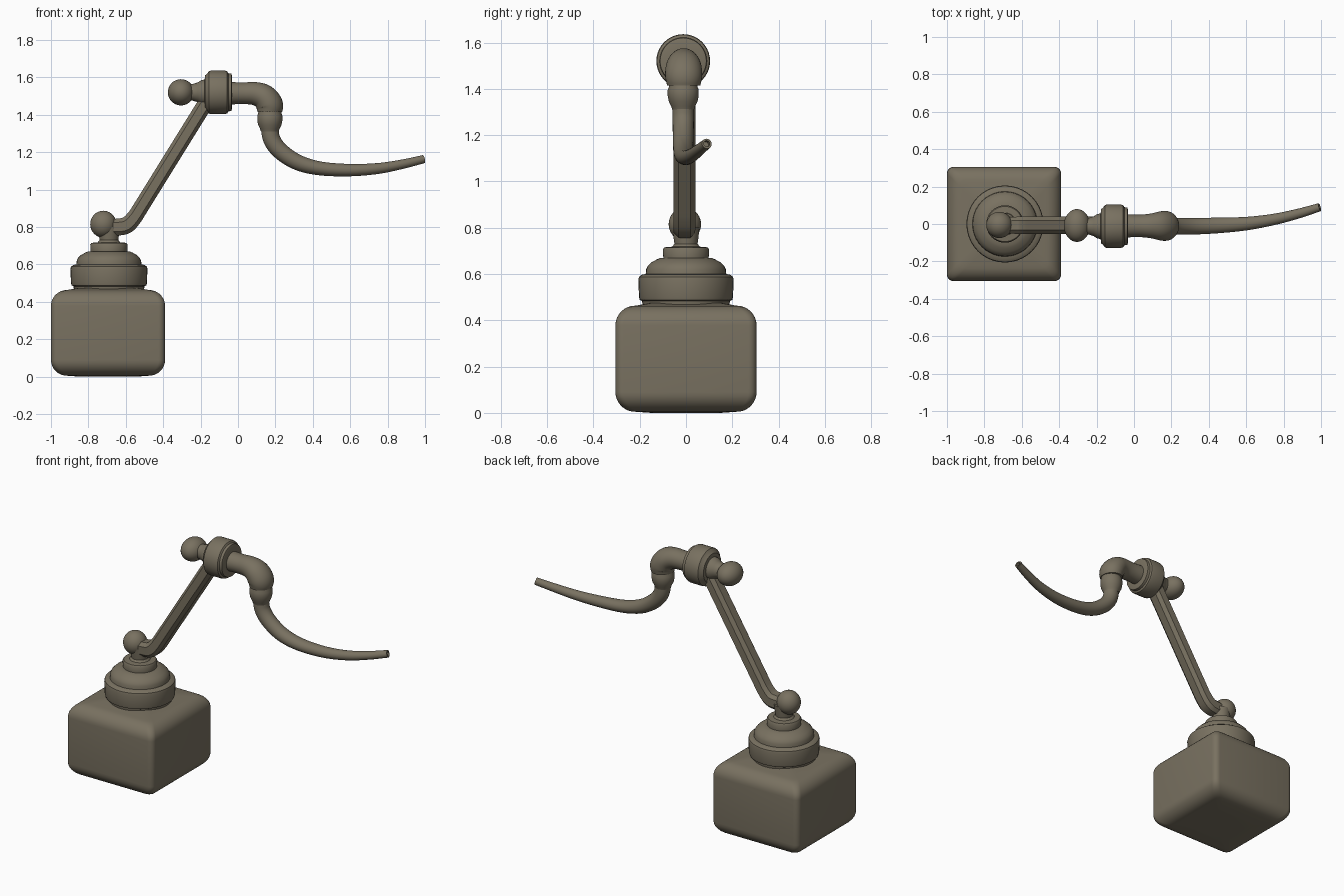
import bpy, bmesh, math
from mathutils import Vector

if "Cube" in bpy.data.objects:
    bpy.data.objects.remove(bpy.data.objects["Cube"])

bronze = bpy.data.materials.new("dull_bronze")
bronze.diffuse_color = (0.19, 0.165, 0.118, 1)
bronze.use_nodes = True
bronze.node_tree.nodes["Principled BSDF"].inputs["Base Color"].default_value = bronze.diffuse_color
Y = Vector((0, 1, 0))


def skin(name, rings, angle=40):
    """Join a list of equal-length point rings into a capped solid."""
    bm = bmesh.new()
    loops = [[bm.verts.new(p) for p in ring] for ring in rings]
    n = len(loops[0])
    for a, b in zip(loops, loops[1:]):
        for i in range(n):
            j = (i + 1) % n
            bm.faces.new((a[i], a[j], b[j], b[i]))
    bm.faces.new(loops[0])
    bm.faces.new(loops[-1])
    bmesh.ops.recalc_face_normals(bm, faces=bm.faces)
    mesh = bpy.data.meshes.new(name)
    bm.to_mesh(mesh)
    bm.free()
    return finish(name, bpy.data.objects.new(name, mesh), angle)


def finish(name, obj, angle=40):
    if obj.name not in bpy.context.collection.objects:
        bpy.context.collection.objects.link(obj)
    obj.name = name
    obj.data.materials.append(bronze)
    bpy.ops.object.select_all(action='DESELECT')
    obj.select_set(True)
    bpy.context.view_layer.objects.active = obj
    bpy.ops.object.shade_smooth_by_angle(angle=math.radians(angle))
    return obj


def circle(n=32):
    return [(math.cos(2 * math.pi * i / n), math.sin(2 * math.pi * i / n)) for i in range(n)]


def ring(center, tangent, rn, ry, section):
    t = tangent.normalized()
    normal = Y.cross(t).normalized()
    side = t.cross(normal)
    return [center + normal * (u * rn) + side * (v * ry) for u, v in section]


def lathe(name, center, axis, profile):
    """Profile holds (distance along axis, radius) pairs."""
    c, a = Vector(center), Vector(axis)
    return skin(name, [ring(c + a * d, a, r, r, circle(40)) for d, r in profile])


def sweep(name, keys, section, steps=6, recess=0, angle=40):
    """Keys hold x, y, z, in-plane radius, sideways radius; smoothed by splines."""
    k = [Vector(q) for q in keys]
    k = [2 * k[0] - k[1]] + k + [2 * k[-1] - k[-2]]
    pts = []
    for i in range(1, len(k) - 2):
        a, b, c, d = k[i - 1:i + 3]
        for s in range(steps):
            t = s / steps
            pts.append(0.5 * (2 * b + (c - a) * t + (2 * a - 5 * b + 4 * c - d) * t * t
                              + (3 * b - a - 3 * c + d) * t ** 3))
    pts.append(k[-2])
    pos = [Vector(p[:3]) for p in pts]
    rings = []
    for i, p in enumerate(pts):
        tan = pos[min(i + 1, len(pos) - 1)] - pos[max(i - 1, 0)]
        rings.append(ring(pos[i], tan, p[3], p[4], section))
    if recess:  # hollow mouth at the end
        end = tan.normalized()
        for depth in (0, recess):
            rings.append(ring(pos[-1] - end * depth, tan, p[3] * .6, p[4] * .6, section))
    return skin(name, rings, angle)


def ball(name, center, scale):
    bpy.ops.mesh.primitive_uv_sphere_add(segments=32, ring_count=20, radius=1, location=center)
    obj = bpy.context.object
    obj.scale = scale
    bpy.ops.object.transform_apply(location=False, rotation=False, scale=True)
    return finish(name, obj)


# Block base: stacked rounded squares with soft top and bottom edges
def rounded_square(h, z, r=0.035):
    pts = []
    for q, (sx, sy) in enumerate([(1, 1), (-1, 1), (-1, -1), (1, -1)]):
        for i in range(6):
            a = math.pi / 2 * (q + i / 5)
            pts.append(Vector((-0.695 + sx * (h - r) + r * math.cos(a),
                               sy * (h - r) + r * math.sin(a), z)))
    return pts


R, H = 0.085, 0.305
arc = [math.pi / 2 * i / 8 for i in range(9)]
base = [rounded_square(H - R + R * math.sin(a), 0.005 + R * (1 - math.cos(a))) for a in arc]
base += [rounded_square(H - R + R * math.cos(a), 0.378 + R * math.sin(a)) for a in arc]
base = [rounded_square(0.15, 0)] + base + [rounded_square(0.15, 0.475)]
skin("block_base", base)

# Stepped collar with neck
lathe("stepped_collar", (-0.69, 0, 0), (0, 0, 1), [
    (.45, .185), (.483, .19), (.488, .2), (.50, .203), (.575, .206), (.588, .203),
    (.597, .19), (.60, .174), (.62, .172), (.635, .165), (.65, .15), (.662, .128),
    (.668, .115), (.67, .098), (.705, .1), (.715, .094), (.718, .06), (.73, .05),
    (.76, .054), (.80, .058)])
ball("lower_ball", (-.72, -.005, .815), (.07, .07, .072))

# Chamfered bar arm with a bent foot
c = 0.55
octagon = [(1, -c), (1, c), (c, 1), (-c, 1), (-1, c), (-1, -c), (-c, -1), (c, -1)]
sweep("bar_arm", [(-.70, -.007, .80, .042, .042), (-.64, -.007, .80, .045, .045),
                  (-.595, -.007, .81, .045, .047), (-.555, -.007, .85, .042, .047),
                  (-.51, -.007, .92, .041, .047), (-.33, -.007, 1.21, .041, .047),
                  (-.15, -.007, 1.50, .041, .047)], octagon, steps=4, angle=30)

# Upper pivot: ball, neck and disc
ball("pivot_ball", (-.305, -.008, 1.52), (.07, .088, .07))
lathe("pivot_disc", (0, -.012, 1.52), (1, 0, 0), [
    (-.27, .045), (-.24, .045), (-.215, .053), (-.195, .066), (-.178, .068), (-.177, .09),
    (-.165, .1), (-.155, .114), (-.145, .116), (-.07, .116), (-.058, .113), (-.052, .102),
    (-.036, .1), (-.033, .09), (-.032, .05)])

# Elbow pipe and end nut
sweep("elbow_pipe", [(-.05, -.01, 1.515, .06, .062), (.03, -.01, 1.515, .058, .06),
                     (.09, -.01, 1.513, .062, .066), (.138, -.01, 1.495, .068, .077),
                     (.168, -.01, 1.455, .072, .08), (.17, -.01, 1.415, .066, .072)], circle())
lathe("end_nut", (.17, -.012, 0), (0, 0, 1), [
    (1.31, .047), (1.325, .052), (1.345, .062), (1.37, .067), (1.395, .067), (1.408, .062), (1.43, .06)])

# Curved tapering spout with open tip
sweep("curved_spout", [(.168, -.012, 1.335, .047, .046), (.182, -.012, 1.265, .046, .046),
                       (.23, -.012, 1.203, .045, .045), (.32, -.012, 1.145, .042, .044),
                       (.44, -.008, 1.113, .037, .042), (.60, .002, 1.104, .033, .036),
                       (.75, .025, 1.113, .029, .03), (.88, .056, 1.136, .025, .026),
                       (.993, .09, 1.163, .022, .022)], circle(24), recess=.02)
